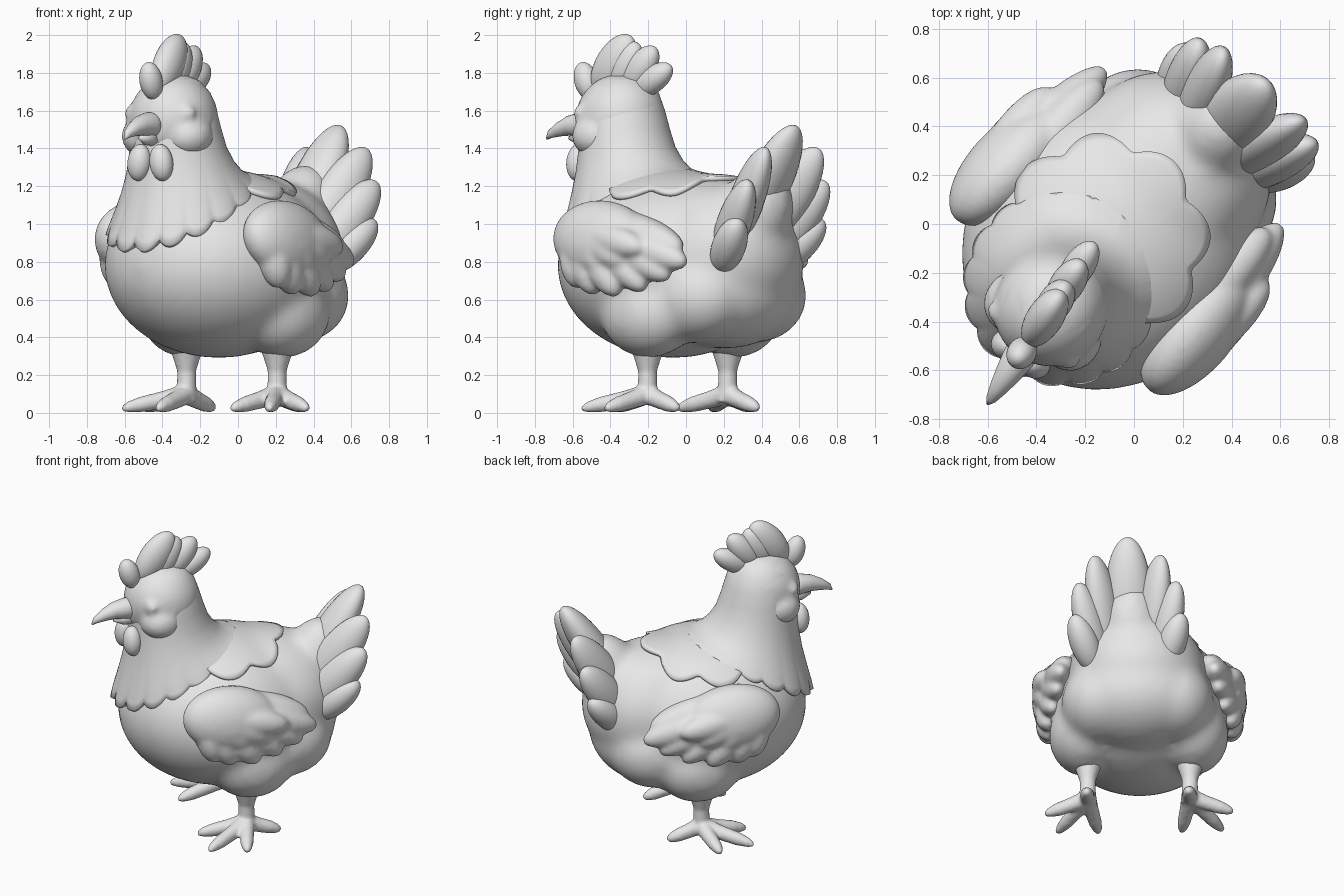
import bpy, bmesh, math
from mathutils import Matrix, Vector

if "Cube" in bpy.data.objects:
    bpy.data.objects.remove(bpy.data.objects["Cube"])

# The bird is modelled facing -y, then turned as a whole
TURN = Matrix.Rotation(math.radians(-41.5), 4, 'Z') @ Matrix.Translation((-0.03, 0, 0))
PIVOT = Matrix.Translation((0, -0.45, 0))
HEAD_TURN = TURN @ PIVOT @ Matrix.Rotation(math.radians(8), 4, 'Z') @ PIVOT.inverted()
TAIL_SHIFT = TURN @ Matrix.Translation((0.05, -0.03, -0.01))

grey = bpy.data.materials.new("plain_grey")
grey.diffuse_color = (0.8, 0.8, 0.8, 1)
grey.use_nodes = True
grey.node_tree.nodes["Principled BSDF"].inputs["Base Color"].default_value = grey.diffuse_color


def ball(bm, c, r, rot=(0, 0, 0)):
    """Ellipsoid with centre, radii and turns in degrees."""
    m = Matrix.Translation(c)
    for ang, ax in zip(rot, 'XYZ'):
        m = m @ Matrix.Rotation(math.radians(ang), 4, ax)
    bmesh.ops.create_uvsphere(bm, u_segments=32, v_segments=20, radius=1,
                              matrix=m @ Matrix.Diagonal((*r, 1)))


def blade(bm, a, b, w, t, n):
    """Ellipsoid feather from a to b, half width w, half thickness t, facing n."""
    a, b, n = Vector(a), Vector(b), Vector(n)
    l = (b - a).normalized()
    n = (n - l * n.dot(l)).normalized()
    s = n.cross(l)
    m = Matrix((s * w, n * t, l * (b - a).length / 2)).transposed().to_4x4()
    bmesh.ops.create_uvsphere(bm, u_segments=28, v_segments=20, radius=1,
                              matrix=Matrix.Translation((a + b) / 2) @ m)


def loft(bm, rings):
    vs = [[bm.verts.new(p) for p in ring] for ring in rings]
    n = len(vs[0])
    for r0, r1 in zip(vs, vs[1:]):
        for i in range(n):
            bm.faces.new((r0[i], r0[(i + 1) % n], r1[(i + 1) % n], r1[i]))
    bm.faces.new(vs[0][::-1])
    bm.faces.new(vs[-1])


def tube(bm, pts, radii, n=14):
    """Tapered tube along a path."""
    pts = [Vector(p) for p in pts]
    rings = []
    for i, (p, r) in enumerate(zip(pts, radii)):
        d = (pts[min(i + 1, len(pts) - 1)] - pts[max(i - 1, 0)]).normalized()
        u = d.orthogonal().normalized() if i == 0 else (u - d * u.dot(d)).normalized()
        v = d.cross(u)
        rings.append([p + r * (u * math.cos(k * math.tau / n) + v * math.sin(k * math.tau / n))
                      for k in range(n)])
    loft(bm, rings)


def finish(name, bm, world=TURN, voxel=0, smooth=0):
    bmesh.ops.recalc_face_normals(bm, faces=bm.faces)
    for f in bm.faces:
        f.smooth = True
    me = bpy.data.meshes.new(name)
    bm.to_mesh(me)
    bm.free()
    me.materials.append(grey)
    ob = bpy.data.objects.new(name, me)
    bpy.context.collection.objects.link(ob)
    ob.matrix_world = world
    if voxel:
        rm = ob.modifiers.new("fuse", 'REMESH')
        rm.mode, rm.voxel_size, rm.use_smooth_shade = 'VOXEL', voxel, True
    if smooth:
        sm = ob.modifiers.new("soften", 'SMOOTH')
        sm.factor, sm.iterations = 0.5, smooth
    return ob


# Body: breast, rump, back, rear fluff and thighs fused together
bm = bmesh.new()
ball(bm, (0, -0.12, 0.78), (0.585, 0.635, 0.49))
ball(bm, (0, 0.24, 0.83), (0.43, 0.43, 0.40))
ball(bm, (0, 0.15, 0.97), (0.38, 0.50, 0.275))
ball(bm, (0.03, 0.49, 1.05), (0.19, 0.20, 0.28), (-25, 0, 0))
ball(bm, (0, 0.25, 0.65), (0.45, 0.37, 0.31))
for s in (-1, 1):
    ball(bm, (s * 0.23, 0.26, 0.62), (0.25, 0.29, 0.25))
    ball(bm, (s * 0.34, 0.01, 0.53), (0.225, 0.28, 0.24))
body = finish("body", bm, voxel=0.025, smooth=22)

# Saddle cape: scalloped sheet laid over the back
bm = bmesh.new()
N, M = 120, 14
grid = []
for j in range(1, M + 1):
    ring = []
    for i in range(N):
        a = i * math.tau / N
        r = (0.37 + 0.06 * abs(math.sin(a * 4 + 0.5 * math.pi))) * j / M
        ring.append((r * math.cos(a) - 0.02, -0.13 + r * math.sin(a), 1.6))
    grid.append(ring)
loft(bm, grid)
bm.faces.ensure_lookup_table()
bmesh.ops.delete(bm, geom=[bm.faces[-1]], context='FACES_ONLY')
cape = finish("saddle_cape", bm)
sw = cape.modifiers.new("lay", 'SHRINKWRAP')
sw.target, sw.wrap_method, sw.offset = body, 'PROJECT', 0.01
sw.use_project_z, sw.use_negative_direction, sw.use_positive_direction = True, True, False
so = cape.modifiers.new("thick", 'SOLIDIFY')
so.thickness, so.offset = 0.03, 0

# Neck hackle: tilted, flaring rings (height, y centre, radius, tilt, scallop)
bm = bmesh.new()
profile = [(1.79, -0.47, 0.05, 0, 0), (1.765, -0.47, 0.13, 0, 0), (1.70, -0.475, 0.195, 0, 0),
           (1.60, -0.475, 0.226, 0, 0), (1.50, -0.46, 0.24, 0, 0), (1.40, -0.445, 0.255, 0.01, 0),
           (1.30, -0.425, 0.285, 0.04, 0), (1.22, -0.41, 0.32, 0.08, 0.1),
           (1.15, -0.40, 0.36, 0.14, 0.4), (1.105, -0.395, 0.385, 0.18, 0.8),
           (1.08, -0.39, 0.40, 0.20, 1), (1.065, -0.39, 0.38, 0.20, 1),
           (1.08, -0.385, 0.32, 0.18, 0.3)]
N = 160
rings = []
for z, y, r, tilt, sc in profile:
    ring = []
    for i in range(N):
        a = i * math.tau / N
        lobe = abs(math.sin(a * 8)) ** 0.7 - 0.5
        rr = r + 0.025 * sc * lobe
        ring.append((rr * math.cos(a) - 0.02 * sc, y + rr * math.sin(a),
                     z + tilt * math.sin(a) - (0.035 - 0.025 * math.sin(a)) * sc * lobe))
    rings.append(ring)
loft(bm, rings)
finish("neck_hackle", bm, smooth=2)

# Head: skull, muzzle, cheeks and closed eyes
bm = bmesh.new()
ball(bm, (0, -0.485, 1.555), (0.235, 0.24, 0.24))
ball(bm, (0, -0.61, 1.51), (0.13, 0.12, 0.14))
for s in (-1, 1):
    ball(bm, (s * 0.135, -0.545, 1.465), (0.13, 0.135, 0.115))
    ball(bm, (s * 0.165, -0.615, 1.585), (0.055, 0.05, 0.05))
finish("head", bm, HEAD_TURN, voxel=0.018, smooth=9)

# Beak: hooked upper part and short lower part
bm = bmesh.new()
tube(bm, [(0, -0.66, 1.52), (0, -0.74, 1.525), (0, -0.81, 1.52), (0, -0.875, 1.50),
          (0, -0.93, 1.475), (0, -0.955, 1.45)], [0.075, 0.066, 0.053, 0.038, 0.022, 0.005], 20)
tube(bm, [(0, -0.66, 1.46), (0, -0.75, 1.455), (0, -0.81, 1.455)], [0.05, 0.038, 0.01], 16)
finish("beak", bm, HEAD_TURN)

# Comb lobes on a low ridge, and wattles
bm = bmesh.new()
for a, b, w, t in [((0, -0.67, 1.66), (0, -0.735, 1.855), 0.065, 0.06),
                   ((0, -0.64, 1.70), (0, -0.42, 1.995), 0.10, 0.075),
                   ((0, -0.53, 1.70), (0, -0.38, 1.96), 0.085, 0.07),
                   ((0, -0.46, 1.70), (0, -0.265, 1.935), 0.08, 0.07),
                   ((0, -0.40, 1.69), (0, -0.165, 1.835), 0.07, 0.065),
                   ((0, -0.70, 1.70), (0, -0.22, 1.75), 0.06, 0.055)]:
    blade(bm, a, b, w, t, (1, 0, 0))
finish("comb", bm, HEAD_TURN)
bm = bmesh.new()
for s in (-1, 1):
    ball(bm, (s * 0.07, -0.71, 1.325), (0.064, 0.06, 0.098), (0, -s * 8, 0))
finish("wattles", bm, HEAD_TURN)

# Wings: covert, second row and flight feathers
for s, side in ((-1, "right"), (1, "left")):
    bm = bmesh.new()
    ball(bm, (s * 0.515, -0.16, 0.91), (0.155, 0.315, 0.215), (-8, -s * 12, s * 2))
    for y, z, w in [(0.40, 0.79, 0.10), (0.30, 0.715, 0.095), (0.16, 0.655, 0.095),
                    (0.0, 0.625, 0.10), (-0.16, 0.63, 0.10), (-0.28, 0.66, 0.09)]:
        blade(bm, (s * 0.53, -0.28 + 0.2 * y, 0.98), (s * (0.58 - 0.25 * max(y, 0)), y, z),
              w, 0.095, (s, 0.2, 0.1))
    for y, z in [(0.19, 0.87), (0.08, 0.79), (-0.06, 0.74)]:
        blade(bm, (s * 0.575, -0.26, 0.96), (s * 0.595, y, z), 0.09, 0.085, (s, 0.2, 0.15))
    blade(bm, (s * 0.43, -0.32, 1.04), (s * 0.46, 0.35, 0.87), 0.105, 0.11, (s, 0.2, 0.3))
    finish(side + "_wing", bm, voxel=0.014, smooth=9)

# Tail: one centre feather and three mirrored pairs
bm = bmesh.new()
blade(bm, (0, 0.42, 0.90), (0, 0.82, 1.53), 0.145, 0.105, (0, -1, 0.6))
for s in (-1, 1):
    for a, b, w in [((0.10, 0.42, 0.85), (0.21, 0.80, 1.41), 0.125),
                    ((0.16, 0.42, 0.78), (0.31, 0.765, 1.235), 0.115),
                    ((0.21, 0.47, 0.76), (0.34, 0.72, 1.03), 0.09)]:
        blade(bm, (s * a[0], *a[1:]), (s * b[0], *b[1:]), w, 0.09, (s, -0.65, 0.2))
finish("tail_feathers", bm, TAIL_SHIFT)

# Legs: shank and four toes fused together
for s, side in ((-1, "right"), (1, "left")):
    bm = bmesh.new()
    x, y = s * 0.32, -0.015
    tube(bm, [(x, y, 0.40), (x, y, 0.29), (x, y, 0.22), (x, y, 0.14), (x, y - 0.01, 0.06)],
         [0.11, 0.072, 0.05, 0.052, 0.06])
    for dx, dy in [(0.27, -0.06), (0.20, -0.29), (-0.06, -0.30), (0, 0.22)]:
        p = [(x + s * dx * k, y + dy * k, z)
             for k, z in ((0, 0.10), (0.35, 0.07), (0.7, 0.045), (0.9, 0.03), (1, 0.02))]
        tube(bm, p, [0.055, 0.047, 0.042, 0.03, 0.014])
    finish(side + "_leg", bm, voxel=0.012, smooth=4)
